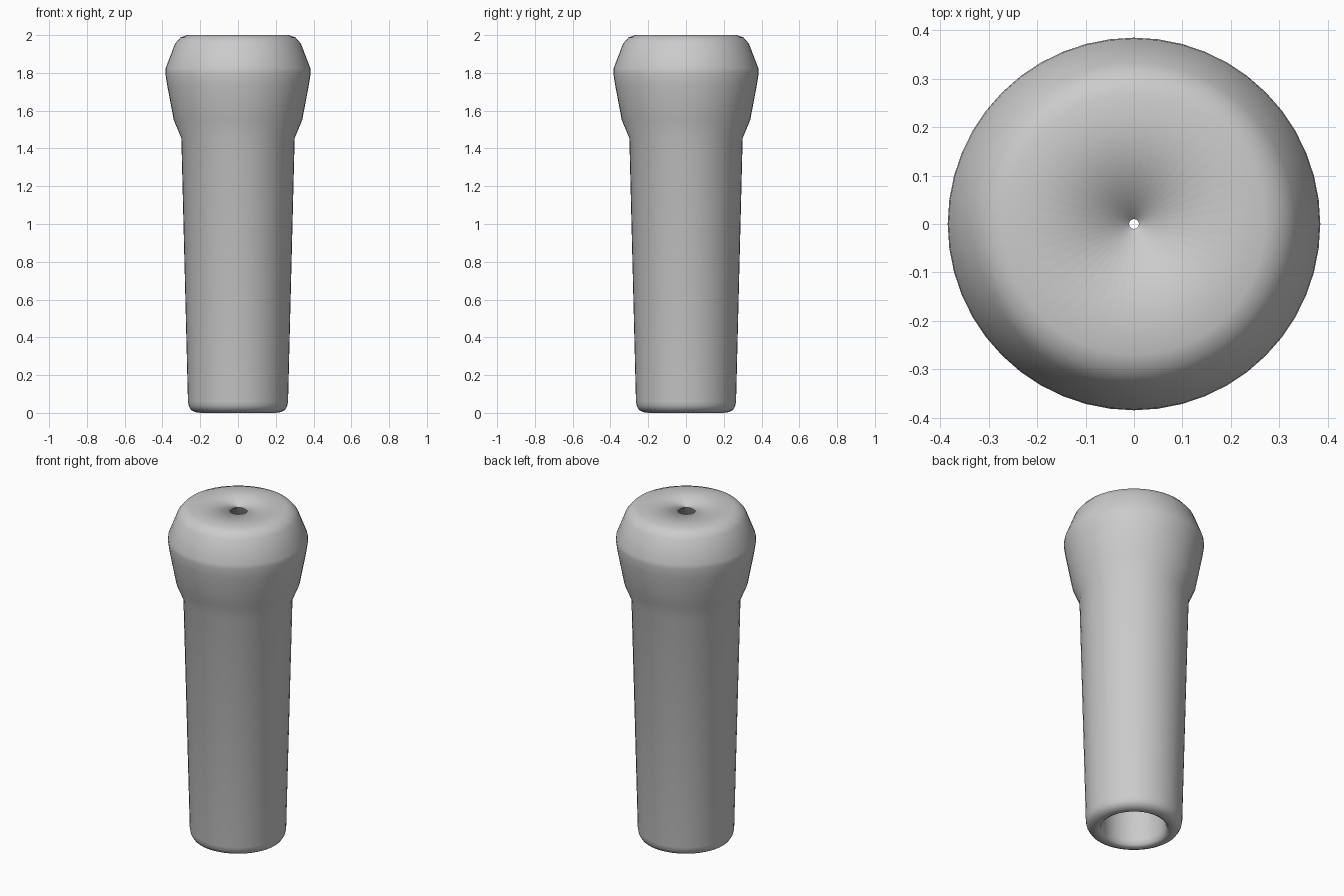
import bpy, bmesh, math

if "Cube" in bpy.data.objects:
    bpy.data.objects.remove(bpy.data.objects["Cube"])

SEGMENTS = 48

# Closed half-profile (radius, height): outer skin from the top pinhole down,
# then around the rounded lip and up the hollow bore
profile = [
    (0.01, 2.0), (0.27, 2.0), (0.305, 1.987), (0.333, 1.955),
    (0.383, 1.825), (0.385, 1.80), (0.376, 1.74), (0.34, 1.55), (0.30, 1.455),
    (0.265, 0.06), (0.26, 0.035), (0.248, 0.015), (0.225, 0.004), (0.20, 0.0),
    (0.183, 0.01), (0.175, 0.04), (0.175, 1.86), (0.01, 1.90),
]

# Handle: revolve the profile around z
bm = bmesh.new()
rings = []
for r, z in profile:
    rings.append([bm.verts.new((r * math.cos(2 * math.pi * i / SEGMENTS),
                                r * math.sin(2 * math.pi * i / SEGMENTS), z))
                  for i in range(SEGMENTS)])
for a, b in zip(rings, rings[1:] + rings[:1]):
    for i in range(SEGMENTS):
        j = (i + 1) % SEGMENTS
        bm.faces.new((a[i], b[i], b[j], a[j]))
bmesh.ops.recalc_face_normals(bm, faces=bm.faces)
for f in bm.faces:
    f.smooth = True

mesh = bpy.data.meshes.new("hollow_handle")
bm.to_mesh(mesh)
bm.free()
handle = bpy.data.objects.new("hollow_handle", mesh)
bpy.context.collection.objects.link(handle)
